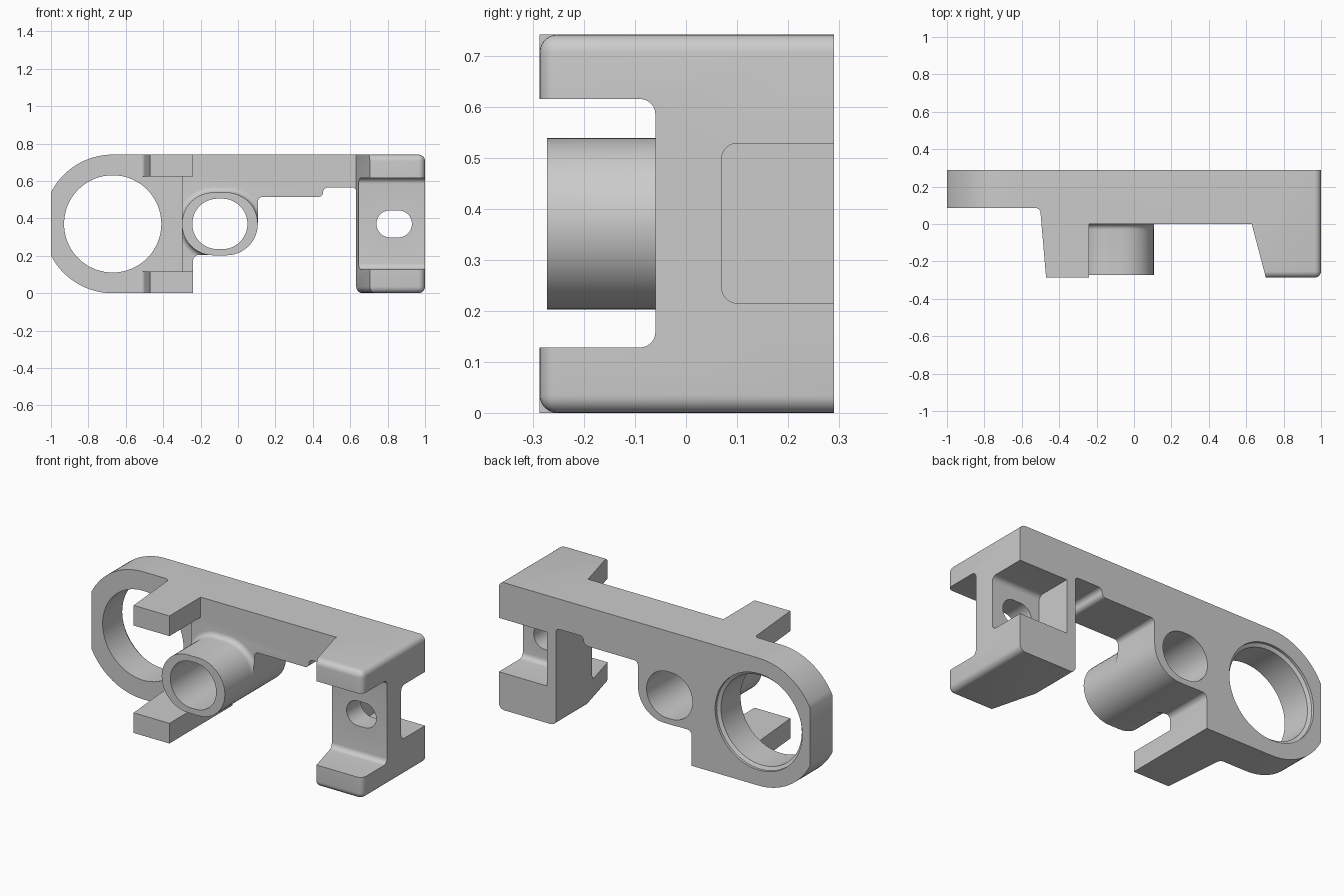
import bpy, bmesh, math

if "Cube" in bpy.data.objects:
    bpy.data.objects.remove(bpy.data.objects["Cube"])

H = 0.741          # overall height
MID = H / 2
BACK, FRONT = 0.29, -0.287


def mesh_object(name, bm):
    bmesh.ops.recalc_face_normals(bm, faces=bm.faces)
    me = bpy.data.meshes.new(name)
    bm.to_mesh(me)
    bm.free()
    ob = bpy.data.objects.new(name, me)
    bpy.context.collection.objects.link(ob)
    return ob


def place(axis, u, v, w):
    return {'x': (w, u, v), 'y': (u, w, v), 'z': (u, v, w)}[axis]


def loft(name, rings, axis, bevel_test=None, radius=0.035):
    """Closed solid through [(profile, position along axis), ...]."""
    bm = bmesh.new()
    loops = [[bm.verts.new(place(axis, u, v, w)) for u, v in pts] for pts, w in rings]
    n = len(loops[0])
    bm.faces.new(loops[0])
    bm.faces.new(loops[-1][::-1])
    for a, b in zip(loops, loops[1:]):
        for i in range(n):
            j = (i + 1) % n
            bm.faces.new((a[i], b[i], b[j], a[j]))
    bmesh.ops.recalc_face_normals(bm, faces=bm.faces)
    if bevel_test:
        edges = [e for e in bm.edges if bevel_test(*[v.co for v in e.verts])]
        bmesh.ops.bevel(bm, geom=edges, offset=radius, segments=6, profile=0.5,
                        affect='EDGES', clamp_overlap=True)
    return mesh_object(name, bm)


def prism(name, pts, axis, lo, hi, **kw):
    return loft(name, [(pts, lo), (pts, hi)], axis, **kw)


def arc(cx, cy, r, a0, a1, n=16):
    return [(cx + r * math.cos(math.radians(a0 + (a1 - a0) * i / n)),
             cy + r * math.sin(math.radians(a0 + (a1 - a0) * i / n))) for i in range(n + 1)]


def obround(cx, cy, r, d, n=24):
    return arc(cx + d, cy, r, -90, 90, n) + arc(cx - d, cy, r, 90, 270, n)


def circle(cx, cy, r, n=64):
    return arc(cx, cy, r, 0, 360, n)[:-1]


def rounded(u0, u1, v0, v1, r):
    return (arc(u1 - r, v1 - r, r, 0, 90, 6) + arc(u0 + r, v1 - r, r, 90, 180, 6)
            + arc(u0 + r, v0 + r, r, 180, 270, 6) + arc(u1 - r, v0 + r, r, 270, 360, 6))


def boolean(target, other, op):
    m = target.modifiers.new(op.lower(), 'BOOLEAN')
    m.operation, m.object, m.solver = op, other, 'EXACT'
    bpy.context.view_layer.objects.active = target
    bpy.ops.object.modifier_apply(modifier=m.name)
    bpy.data.objects.remove(other)


# Main plate outline: ring end with flattened tip, then the stepped bar
RX, R = -0.67, MID
cut = math.degrees(math.acos((-1 - RX) / R))
outline = ([(0.66, H)] + arc(RX, MID, R, 90, cut) + arc(RX, MID, R, 360 - cut, 270)
           + [(-0.24, 0)] + arc(-0.21, 0.174, 0.03, 180, 90, 6)
           + [(-0.1, 0.204), (-0.1, MID), (0.106, MID)] + arc(0.132, 0.489, 0.026, 180, 90, 6)
           + arc(0.43, 0.54, 0.025, 270, 360, 6) + arc(0.48, 0.54, 0.025, 180, 90, 6)
           + arc(0.61, 0.54, 0.025, 90, 0, 6) + [(0.66, 0.515)])
body = prism("bracket_body", outline, 'y', 0, BACK)

# Concave flare where the tube meets the plate, trimmed to the plate outline
TX, TR, TD = -0.097, 0.168, 0.035
flare_rings = [(obround(TX, MID, TR + 0.03 * (1 - math.sin(t)), TD), -0.03 * (1 - math.cos(t)))
               for t in [math.pi / 2 * i / 6 for i in range(7)]]
flare_rings.insert(0, (flare_rings[0][0], 0.05))
flare = loft("tube_flare", flare_rings, 'y')
boolean(flare, prism("flare_trim", outline, 'y', -0.1, 0.1), 'INTERSECT')
boolean(body, flare, 'UNION')

# Thinner ring end
boolean(body, prism("ring_recess", rounded(-1.2, -0.3, -0.3, 1.1, 0.03), 'y', -0.2, 0.085),
        'DIFFERENCE')

# Upper and lower forward arms
arm = ([(-0.525, 0.15)] + arc(-0.525, 0.06, 0.025, 90, 5, 6)
       + [(-0.47, FRONT), (-0.24, FRONT), (-0.24, 0.15)])
for name, lo, hi in (("lower_arm", 0, 0.117), ("upper_arm", 0.624, H)):
    boolean(body, prism(name, arm, 'z', lo, hi), 'UNION')


# End block with softened front and outer edges
def soft_edge(a, b):
    if abs(a.z - b.z) > 0.1:
        return min(a.x, b.x) > 0.99 and max(a.y, b.y) < -0.28
    front = max(a.y, b.y) < -0.28
    outer = min(a.x, b.x) > 0.99
    inner_low = max(a.x, b.x) < 0.72 and max(a.z, b.z) < 0.01
    return front or outer or inner_low


block = prism("end_block", [(0.632, BACK), (0.632, -0.01), (0.705, FRONT), (1, FRONT), (1, BACK)],
              'z', 0, H, bevel_test=soft_edge)
boolean(block, prism("front_channel", rounded(-0.5, -0.06, 0.128, 0.615, 0.03), 'x', 0.5, 1.1),
        'DIFFERENCE')
boolean(block, prism("back_pocket", rounded(0.07, 0.5, 0.215, 0.528, 0.03), 'x', 0.69, 1.1),
        'DIFFERENCE')
boolean(block, prism("bolt_slot", obround(0.835, MID, 0.072, 0.023), 'y', -0.2, 0.2),
        'DIFFERENCE')
boolean(body, block, 'UNION')

# Tube through the plate, its bore, and the large ring hole with a rear lip
boolean(body, prism("tube", obround(TX, MID, TR, TD), 'y', -0.272, BACK), 'UNION')
boolean(body, prism("tube_bore", obround(TX, MID, 0.135, 0.0125), 'y', -0.5, 0.5), 'DIFFERENCE')
boolean(body, loft("ring_bore", [(circle(RX, MID, 0.26), -0.1), (circle(RX, MID, 0.26), 0.265),
                                 (circle(RX, MID, 0.28), 0.275), (circle(RX, MID, 0.28), 0.4)],
                   'y'), 'DIFFERENCE')

bpy.ops.object.select_all(action='DESELECT')
body.select_set(True)
bpy.context.view_layer.objects.active = body
bpy.ops.object.shade_smooth_by_angle(angle=math.radians(30))
